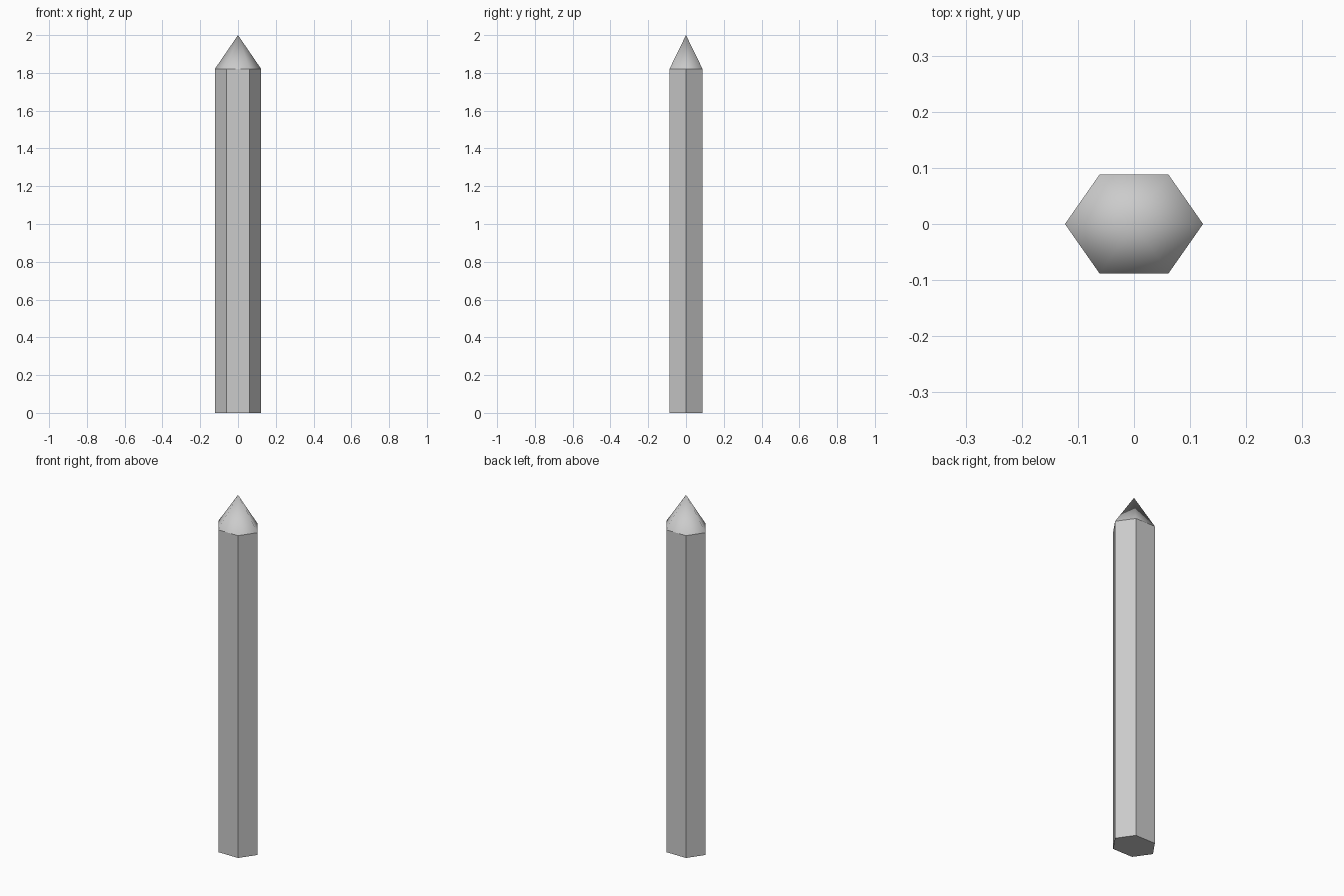
import bpy, bmesh, math
from mathutils import Matrix

if "Cube" in bpy.data.objects:
    bpy.data.objects.remove(bpy.data.objects["Cube"])

HALF_X, HALF_Y = 0.123, 0.088
SHOULDER, TOP = 1.82, 2.0


def ring(bm, z):
    # Flattened hexagon with corners on the x axis
    return [bm.verts.new((HALF_X * math.cos(math.radians(60 * i)),
                          HALF_Y * math.sin(math.radians(60 * i)) / math.sin(math.radians(60)),
                          z)) for i in range(6)]


def finish(name, bm, smooth):
    bmesh.ops.recalc_face_normals(bm, faces=bm.faces)
    for f in bm.faces:
        f.smooth = smooth
    mesh = bpy.data.meshes.new(name)
    bm.to_mesh(mesh)
    bm.free()
    obj = bpy.data.objects.new(name, mesh)
    bpy.context.collection.objects.link(obj)
    return obj


# Post: straight hexagonal shaft, closed at the bottom
bm = bmesh.new()
low, high = ring(bm, 0), ring(bm, SHOULDER)
bm.faces.new(low[::-1])
for i in range(6):
    j = (i + 1) % 6
    bm.faces.new((low[i], low[j], high[j], high[i]))
finish("post", bm, False)

# Pointed tip: six-sided, smooth shaded
bm = bmesh.new()
base = ring(bm, SHOULDER)
apex = bm.verts.new((0, 0, TOP))
for i in range(6):
    bm.faces.new((base[i], base[(i + 1) % 6], apex))
finish("pointed_tip", bm, True)
